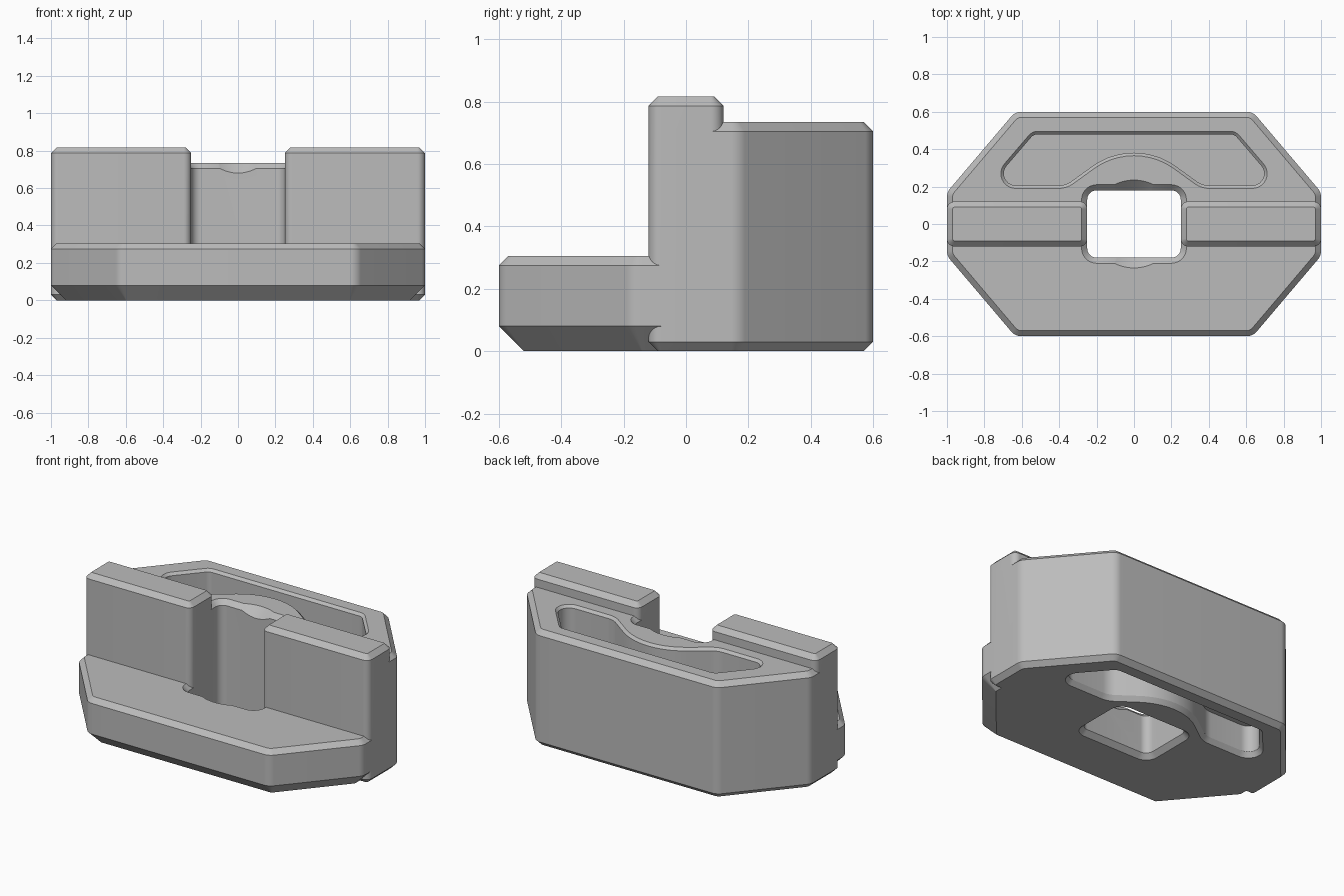
import bpy, bmesh, math
from mathutils import Vector

cube = bpy.data.objects.get("Cube")
if cube:
    bpy.data.objects.remove(cube, do_unlink=True)

grey = bpy.data.materials.new("plain grey")
grey.use_nodes = True
color = (0.5, 0.5, 0.5, 1)
grey.diffuse_color = color
grey.node_tree.nodes["Principled BSDF"].inputs["Base Color"].default_value = color

EDGE = 0.03  # common chamfer


def outline(corners, inset, steps=10):
    """Offset a counter-clockwise polygon of (x, y, radius) and round its corners."""
    pts, count = [], len(corners)
    for i, (x, y, radius) in enumerate(corners):
        p = Vector((x, y))
        a = (p - Vector(corners[i - 1][:2])).normalized()
        b = (Vector(corners[(i + 1) % count][:2]) - p).normalized()
        turn = math.atan2(a.x * b.y - a.y * b.x, a.dot(b))
        side = 1 if turn > 0 else -1
        na, nb = Vector((-a.y, a.x)), Vector((-b.y, b.x))
        miter = (na + nb) / (1 + na.dot(nb))
        r = max(radius - side * inset, 0.004)
        centre = p + miter * (inset + side * r)
        start = -side * na * r
        for k in range(steps + 1):
            t = turn * k / steps
            pts.append(centre + Vector((start.x * math.cos(t) - start.y * math.sin(t),
                                        start.x * math.sin(t) + start.y * math.cos(t))))
    return pts


def loft(name, corners, sections):
    """Stack offset outlines at (z, inset) into a closed solid."""
    bm = bmesh.new()
    rings = [[bm.verts.new((p.x, p.y, z)) for p in outline(corners, inset)]
             for z, inset in sections]
    n = len(rings[0])
    for low, high in zip(rings, rings[1:]):
        for i in range(n):
            j = (i + 1) % n
            bm.faces.new((low[i], low[j], high[j], high[i]))
    bm.faces.new(rings[0][::-1])
    bm.faces.new(rings[-1])
    mesh = bpy.data.meshes.new(name)
    bm.to_mesh(mesh)
    bm.free()
    obj = bpy.data.objects.new(name, mesh)
    bpy.context.collection.objects.link(obj)
    mesh.materials.append(grey)
    return obj


def combine(target, other, operation):
    mod = target.modifiers.new("join", "BOOLEAN")
    mod.operation, mod.solver, mod.object = operation, "EXACT", other
    bpy.context.view_layer.objects.active = target
    bpy.ops.object.modifier_apply(modifier=mod.name)
    bpy.data.objects.remove(other, do_unlink=True)


def mirrored(half):
    """Complete a right-hand run of corners across x = 0."""
    return half + [(-x, y, r) for x, y, r in reversed(half)]


def bore(body, top):
    """Square through hole with flared ends and a conical countersink."""
    square = mirrored([(0.25, -0.18, 0.05), (0.25, 0.18, 0.05)])
    flare = 0.05
    hole = loft("hole_cutter", square, [(-flare, -EDGE - flare), (EDGE, 0),
                                        (top - EDGE, 0), (top + flare, -EDGE - flare)])
    combine(body, hole, "DIFFERENCE")
    bpy.ops.mesh.primitive_cone_add(vertices=96, radius1=0.085, radius2=0.285,
                                    depth=0.2, location=(0, 0, top - 0.05))
    cone = bpy.context.object
    cone.data.materials.append(grey)
    combine(body, cone, "DIFFERENCE")


# Low front step
STEP, BACK, RIB = 0.305, 0.735, 0.817
step = loft("front_step", mirrored([(0.635, -0.6, 0.07), (1, -0.17, 0.07), (1, 0.05, 0.02)]),
            [(0, 0.08), (0.08, 0), (STEP - EDGE, 0), (STEP, EDGE)])
bore(step, STEP)

# Tall back block
body = loft("clamp_body", mirrored([(1, -0.05, 0.02), (1, 0.17, 0.07), (0.635, 0.6, 0.07)]),
            [(0, EDGE), (EDGE, 0), (BACK - EDGE, 0), (BACK, EDGE)])
bore(body, BACK)

# Pockets in the top and underside of the back block, curving round the hole
pocket = mirrored([(0.36, 0.19, 0.14), (0.806, 0.19, 0.08), (0.544, 0.495, 0.06)])
pocket.append((0, 0.451, 0.365))
LIP = 0.016
combine(body, loft("top_pocket", pocket, [(0.3, LIP), (BACK - LIP, LIP), (BACK + LIP, -LIP)]),
        "DIFFERENCE")
combine(body, loft("under_pocket", pocket, [(-LIP, -LIP), (EDGE, EDGE - LIP + 0.002),
                                            (0.2, EDGE - LIP + 0.002)]), "DIFFERENCE")

# Upright ribs on both sides of the hole
combine(body, step, "UNION")
for s in (-1, 1):
    x0, x1 = sorted((s * 0.25, s))
    rib = loft("rib", [(x0, -0.12, 0.04), (x1, -0.12, 0.04), (x1, 0.12, 0.04), (x0, 0.12, 0.04)],
               [(0, EDGE), (EDGE, 0), (RIB - EDGE, 0), (RIB, EDGE)])
    combine(body, rib, "UNION")

bpy.ops.object.select_all(action="DESELECT")
body.select_set(True)
bpy.context.view_layer.objects.active = body
bpy.ops.object.shade_smooth_by_angle(angle=math.radians(30))
